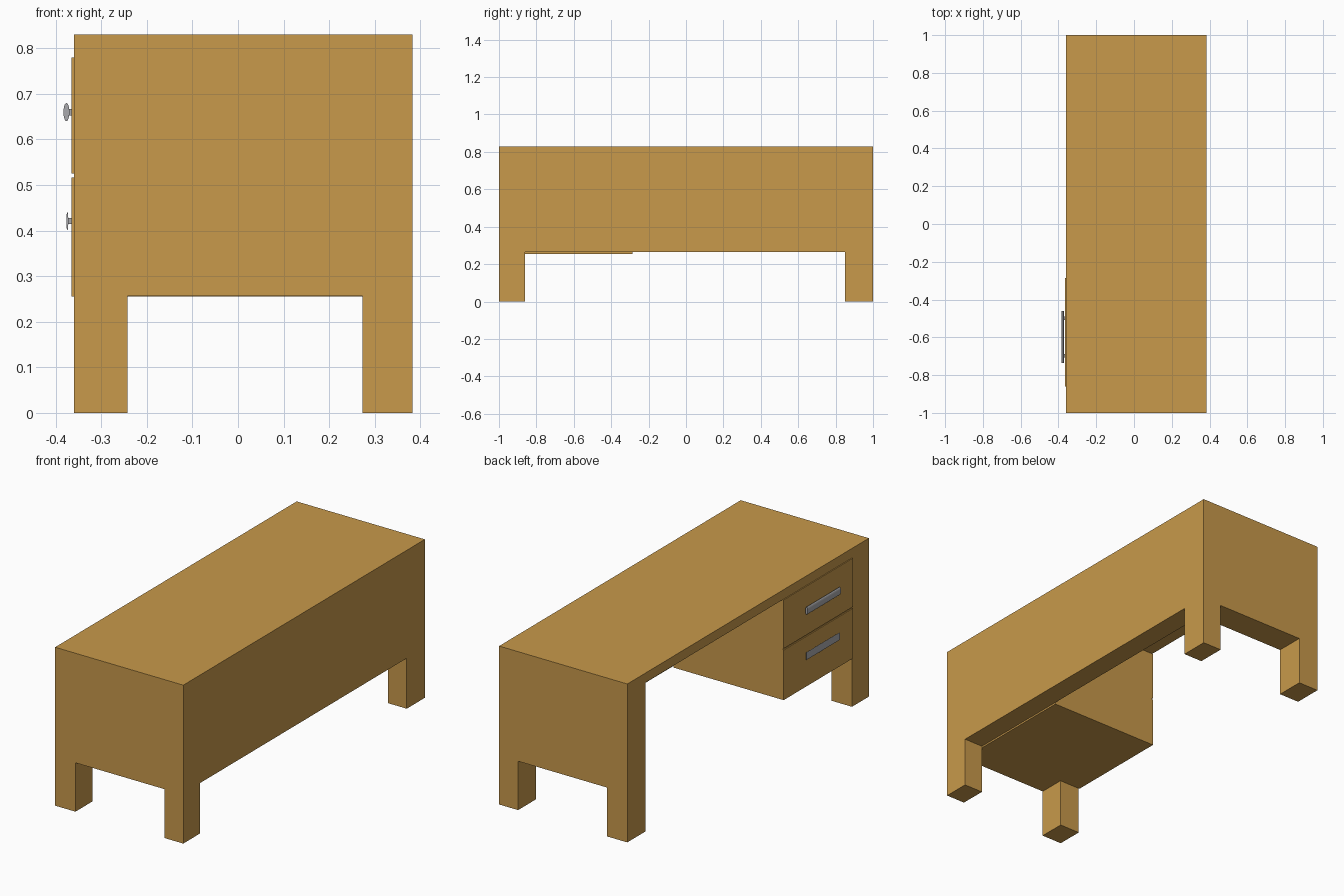
import bpy
import bmesh
from mathutils import Matrix, Vector

if "Cube" in bpy.data.objects:
    bpy.data.objects.remove(bpy.data.objects["Cube"])


def material(name, color):
    m = bpy.data.materials.new(name)
    m.diffuse_color = color
    m.use_nodes = True
    m.node_tree.nodes["Principled BSDF"].inputs["Base Color"].default_value = m.diffuse_color
    return m


wood = material("wood", (0.58, 0.32, 0.07, 1))
metal = material("metal", (0.4, 0.4, 0.42, 1))


def finish(name, bm, mat):
    me = bpy.data.meshes.new(name)
    bm.to_mesh(me)
    bm.free()
    ob = bpy.data.objects.new(name, me)
    bpy.context.collection.objects.link(ob)
    me.materials.append(mat)
    return ob


def add_box(bm, x, y, z):
    centre = Vector(((x[0] + x[1]) / 2, (y[0] + y[1]) / 2, (z[0] + z[1]) / 2))
    size = (x[1] - x[0], y[1] - y[0], z[1] - z[0])
    bmesh.ops.create_cube(bm, size=1, matrix=Matrix.Translation(centre) @ Matrix.Diagonal((*size, 1)))


def box(name, x, y, z, mat=wood):
    bm = bmesh.new()
    add_box(bm, x, y, z)
    return finish(name, bm, mat)


FRONT, BACK = -0.36, 0.383
LEG_F, LEG_B = -0.242, 0.273
Y0, Y1 = -0.86, 0.85

# Desk frame: solid block with the knee space and leg openings cut away
frame = box("desk_frame", (FRONT, BACK), (-1, 1), (0, 0.83))
cutters = [
    box("knee_space_cutter", (-0.6, LEG_B), (Y0, Y1), (-0.1, 0.78)),
    box("back_opening_cutter", (0, 0.6), (Y0, Y1), (-0.1, 0.264)),
    box("end_opening_cutter", (LEG_F, LEG_B), (-1.2, 1.2), (-0.1, 0.256)),
]
for c in cutters:
    mod = frame.modifiers.new(c.name, 'BOOLEAN')
    mod.operation = 'DIFFERENCE'
    mod.solver = 'EXACT'
    mod.object = c
bpy.context.view_layer.objects.active = frame
for c in cutters:
    bpy.ops.object.modifier_apply(modifier=c.name)
    bpy.data.objects.remove(c)

# Drawer cabinet hanging under the top
DY = (Y0, -0.287)
box("drawer_cabinet", (FRONT, LEG_B), DY, (0.255, 0.78))


def drawer(label, z, bar_x, bar_rx, bar_z):
    box(label + "_drawer_front", (-0.365, FRONT), DY, z)
    # Handle: oval bar along y on two square posts
    bm = bmesh.new()
    bmesh.ops.create_cone(
        bm, cap_ends=True, segments=24, radius1=1, radius2=1, depth=1,
        matrix=Matrix.Translation((bar_x, -0.598, bar_z))
        @ Matrix.Diagonal((bar_rx, 0.276, 0.02, 1)) @ Matrix.Rotation(1.5707963, 4, 'X'))
    for y in (-0.698, -0.498):
        add_box(bm, (bar_x, -0.362), (y - 0.009, y + 0.009), (bar_z - 0.007, bar_z + 0.007))
    ob = finish(label + "_drawer_handle", bm, metal)
    bpy.ops.object.select_all(action='DESELECT')
    ob.select_set(True)
    bpy.context.view_layer.objects.active = ob
    bpy.ops.object.shade_smooth_by_angle()


drawer("upper", (0.525, 0.78), -0.3765, 0.0065, 0.66)
drawer("lower", (0.255, 0.517), -0.3745, 0.0022, 0.421)
